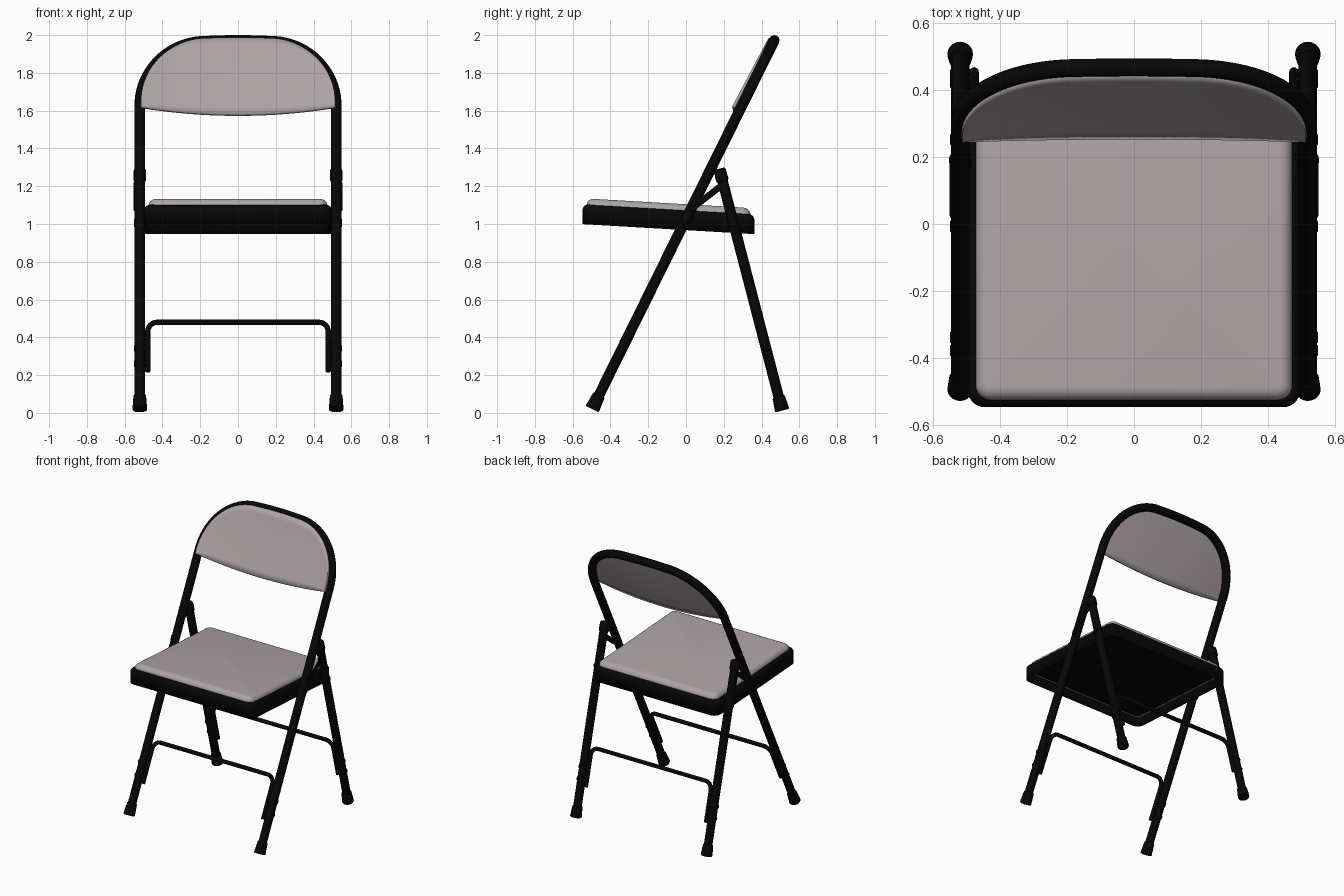
import bpy, bmesh
from math import pi, cos, sin, radians
from mathutils import Vector

cube = bpy.data.objects.get("Cube")
if cube:
    bpy.data.objects.remove(cube, do_unlink=True)


def material(name, colour):
    m = bpy.data.materials.new(name)
    m.use_nodes = True
    m.diffuse_color = (*colour, 1)
    m.node_tree.nodes["Principled BSDF"].inputs["Base Color"].default_value = (*colour, 1)
    return m


BLACK = material("black metal", (0.002, 0.002, 0.002))
PALE = material("pale vinyl", (0.42, 0.365, 0.375))

LEG_X = 0.52
TUBE_R = 0.028


def front_line(z):
    """Depth of the leaning main frame at height z."""
    return -0.497 + (z - 0.02) * 0.494


def rear_line(z):
    """Depth of the rear legs at height z."""
    return 0.51 - (z - 0.01) * 0.26


def activate(ob):
    bpy.ops.object.select_all(action='DESELECT')
    ob.select_set(True)
    bpy.context.view_layer.objects.active = ob


def finish(bm, name, mat, angle=40):
    me = bpy.data.meshes.new(name)
    bmesh.ops.recalc_face_normals(bm, faces=bm.faces)
    bm.to_mesh(me)
    bm.free()
    ob = bpy.data.objects.new(name, me)
    bpy.context.collection.objects.link(ob)
    me.materials.append(mat)
    activate(ob)
    bpy.ops.object.shade_smooth_by_angle(angle=radians(angle))
    return ob


def tube(name, points, radius):
    cu = bpy.data.curves.new(name, 'CURVE')
    cu.dimensions = '3D'
    cu.bevel_depth = radius
    cu.bevel_resolution = 4
    cu.use_fill_caps = True
    sp = cu.splines.new('POLY')
    sp.points.add(len(points) - 1)
    for p, co in zip(sp.points, points):
        p.co = (*co, 1)
    ob = bpy.data.objects.new(name, cu)
    bpy.context.collection.objects.link(ob)
    cu.materials.append(BLACK)
    activate(ob)
    bpy.ops.object.convert(target='MESH')
    bpy.ops.object.shade_smooth_by_angle(angle=radians(50))


def rod(name, a, b, r1, r2, bevel=0.006):
    """Tapered cylinder from a to b with softened rims."""
    a, b = Vector(a), Vector(b)
    bm = bmesh.new()
    bmesh.ops.create_cone(bm, cap_ends=True, segments=20, radius1=r1, radius2=r2,
                          depth=(b - a).length)
    rims = [e for e in bm.edges if abs(e.verts[0].co.z - e.verts[1].co.z) < 1e-5]
    bmesh.ops.bevel(bm, geom=rims, offset=bevel, segments=2, affect='EDGES', profile=0.5)
    ob = finish(bm, name, BLACK)
    ob.location = (a + b) / 2
    ob.rotation_euler = (b - a).to_track_quat('Z', 'Y').to_euler()


def slab(name, mat, half_x, y0, y1, z0, z1, corner, soft, wall=0):
    """Round-cornered slab, sloping down to the back; wall makes it hollow below."""
    bm = bmesh.new()
    bmesh.ops.create_cube(bm, size=1)
    for v in bm.verts:
        v.co = (v.co.x * 2 * half_x, (y0 + y1) / 2 + v.co.y * (y1 - y0),
                (z0 + z1) / 2 + v.co.z * (z1 - z0))
    upright = [e for e in bm.edges if abs(e.verts[0].co.z - e.verts[1].co.z) > 0.001]
    bmesh.ops.bevel(bm, geom=upright, offset=corner, segments=6, affect='EDGES', profile=0.5)
    if soft:
        top = [e for e in bm.edges if min(v.co.z for v in e.verts) > z1 - 1e-5]
        bmesh.ops.bevel(bm, geom=top, offset=soft, segments=5, affect='EDGES', profile=0.5)
    if wall:
        bm.normal_update()
        base = [f for f in bm.faces if f.normal.z < -0.9]
        bmesh.ops.delete(bm, geom=base, context='FACES')
    for v in bm.verts:
        v.co.z -= 0.058 * (v.co.y + 0.095)
    ob = finish(bm, name, mat)
    if wall:
        mod = ob.modifiers.new("wall", 'SOLIDIFY')
        mod.thickness = wall
        mod.offset = -1
    return ob


# Main frame: two front legs joined by an arch with a nearly straight top
FLAT, ARCH_Z, TOP_Z = 0.17, 1.63, 1.968
right = [(FLAT + (LEG_X - FLAT) * cos(t), ARCH_Z + (TOP_Z - ARCH_Z) * sin(t))
         for t in (pi / 2 * k / 20 for k in range(21))]
crown = [(FLAT * k / 5, TOP_Z + 0.004 * (1 - (k / 5) ** 2)) for k in range(4, -5, -1)]
arch = right + crown + [(-x, z) for x, z in reversed(right)]
outline = [(LEG_X, 0.05)] + arch + [(-LEG_X, 0.05)]
tube("main_frame", [(x, front_line(z), z) for x, z in outline], TUBE_R)

# Back panel: a thin bowed sheet over the front of the arch
bm = bmesh.new()
normal = Vector((0, -0.897, 0.443))
ROWS = 10
grid = []
for x, top in arch:
    x *= 0.99
    side = (x / (LEG_X * 0.99)) ** 2
    low = 1.572 + 0.03 * side
    col = []
    for j in range(ROWS + 1):
        v = j / ROWS
        z = low + (top - low) * v
        off = 0.036 - 0.03 * (z - low) - 0.026 * (1 - side) * (1 - v * v)
        col.append(bm.verts.new(Vector((x, front_line(z), z)) + normal * off))
    grid.append(col)
for a, b in zip(grid, grid[1:]):
    for j in range(ROWS):
        bm.faces.new((a[j], b[j], b[j + 1], a[j + 1]))
panel = finish(bm, "back_panel", PALE)
thick = panel.modifiers.new("thickness", 'SOLIDIFY')
thick.thickness = 0.018
thick.offset = 0

# Seat: hollow metal pan, padded top, pale backing and floor board underneath
slab("seat_pan", BLACK, 0.497, -0.548, 0.362, 0.973, 1.078, 0.05, 0.03, wall=0.012)
slab("seat_pad", PALE, 0.474, -0.527, 0.342, 1.06, 1.11, 0.045, 0.038)
slab("pad_backing", PALE, 0.486, -0.537, 0.351, 1.038, 1.058, 0.045, 0)
slab("seat_floor", BLACK, 0.472, -0.523, 0.337, 1.036, 1.046, 0.04, 0)

# Crossbars: bent rods whose ends run down along the legs
BAR_X, BAR_Z, BEND = 0.478, 0.48, 0.05
half = [(BAR_X, 0.22)]
half += [(BAR_X - BEND + BEND * cos(t), BAR_Z - BEND + BEND * sin(t))
         for t in (pi / 2 * k / 6 for k in range(7))]
bar = half + [(-x, z) for x, z in reversed(half)]
for name, line in (("front", front_line), ("rear", rear_line)):
    tube(name + "_crossbar", [(x, line(z), z) for x, z in bar], 0.014)

# Parts repeated on each side
for side, s in (("left", 1), ("right", -1)):
    x = s * LEG_X
    tube(side + "_rear_leg", [(x, rear_line(0.05), 0.05), (x, rear_line(1.26), 1.26)], TUBE_R)
    rod(side + "_rear_leg_cap", (x, rear_line(1.225), 1.225), (x, rear_line(1.293), 1.293),
        0.034, 0.032, 0.01)
    for name, line, z0 in (("front", front_line, 0.02), ("rear", rear_line, 0.012)):
        rod(f"{side}_{name}_foot", (x, line(z0), z0), (x, line(z0 + 0.075), z0 + 0.075),
            0.039, 0.033)
        for k, z in enumerate((0.26, 0.34)):
            rod(f"{side}_{name}_rivet_{k + 1}", (s * 0.48, line(z), z),
                (s * 0.551, line(z), z), 0.018, 0.018)
    # Folding link between the frame and the rear leg
    a, b = Vector((s * 0.549, 0.035, 1.085)), Vector((s * 0.549, 0.19, 1.205))
    bm = bmesh.new()
    bmesh.ops.create_cube(bm, size=1)
    for v in bm.verts:
        v.co = (v.co.x * 0.006, v.co.y * 0.034, v.co.z * (b - a).length)
    link = finish(bm, side + "_folding_link", BLACK)
    link.location = (a + b) / 2
    link.rotation_euler = (-(b - a).angle(Vector((0, 0, 1))), 0, 0)
    # Pivots of the link and the seat
    for name, p, inner in (("link_lower", a, 0.5), ("link_upper", b, 0.5),
                           ("seat_front", Vector((0, front_line(1.01), 1.01)), 0.48),
                           ("seat_rear", Vector((0, rear_line(1.0), 1.0)), 0.48)):
        rod(f"{side}_{name}_pivot", (s * inner, p.y, p.z), (s * 0.551, p.y, p.z), 0.018, 0.018)
